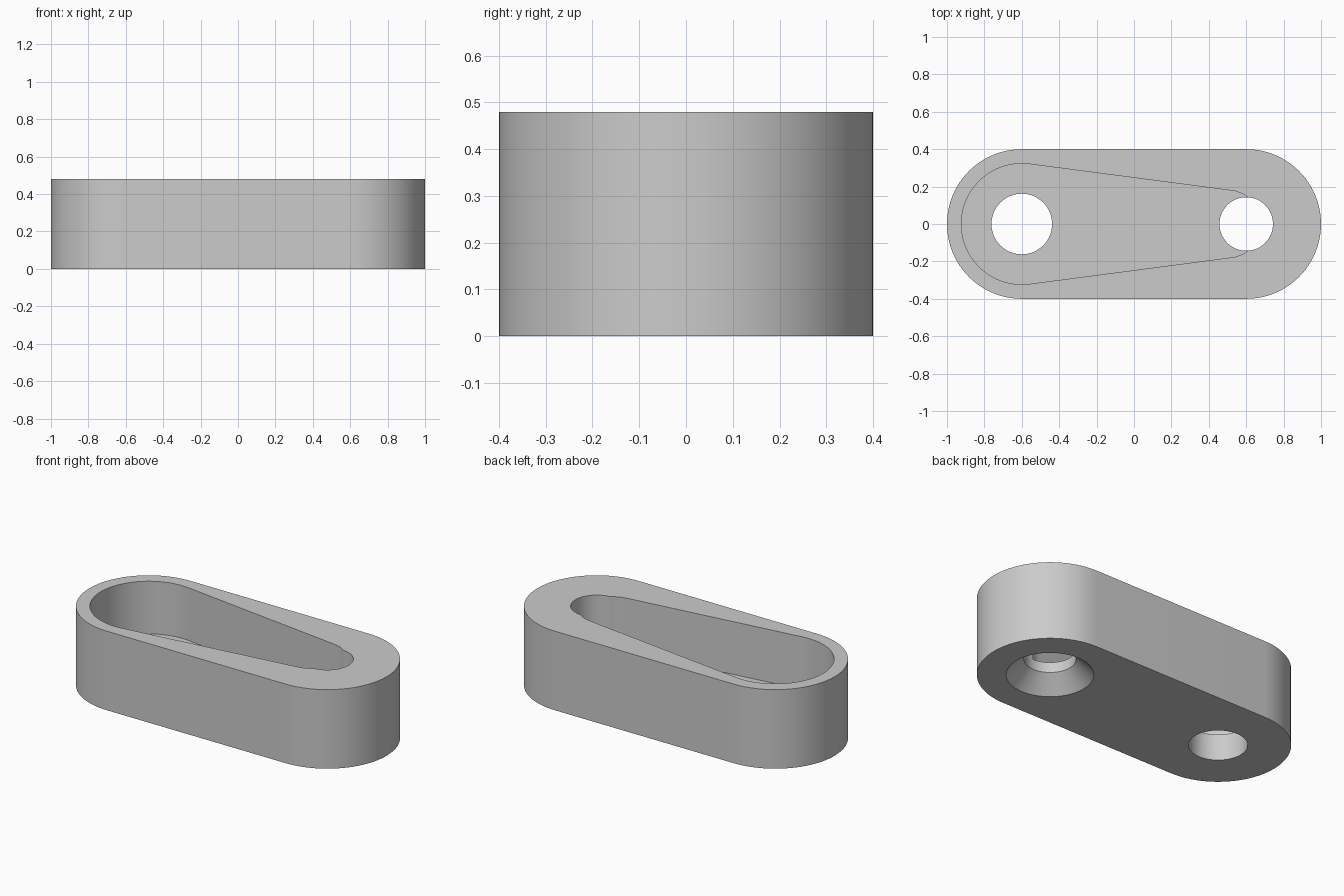
import bpy, bmesh, math

cube = bpy.data.objects.get("Cube")
if cube:
    bpy.data.objects.remove(cube, do_unlink=True)

HEIGHT, FLOOR = 0.48, 0.16
WIDE_X, NARROW_X = -0.6, 0.6
OVER = 0.1  # cutter overshoot

grey = bpy.data.materials.new("grey")
grey.use_nodes = True
grey.diffuse_color = (0.6, 0.6, 0.6, 1)
grey.node_tree.nodes["Principled BSDF"].inputs["Base Color"].default_value = grey.diffuse_color


def mesh_object(name, bm):
    bmesh.ops.recalc_face_normals(bm, faces=bm.faces)
    mesh = bpy.data.meshes.new(name)
    bm.to_mesh(mesh)
    bm.free()
    mesh.materials.append(grey)
    obj = bpy.data.objects.new(name, mesh)
    bpy.context.collection.objects.link(obj)
    return obj


def slot(name, x1, r1, x2, r2, z1, z2, steps=48):
    """Prism around two circles joined by their outer tangents."""
    tilt = math.acos((r1 - r2) / (x2 - x1))
    bm = bmesh.new()
    points = []
    for x, r, start, sweep in ((x2, r2, -tilt, 2 * tilt),
                               (x1, r1, tilt, 2 * (math.pi - tilt))):
        for i in range(steps + 1):
            a = start + sweep * i / steps
            points.append(bm.verts.new((x + r * math.cos(a), r * math.sin(a), z1)))
    base = bm.faces.new(points)
    ring = bmesh.ops.extrude_face_region(bm, geom=[base])["geom"]
    top = [v for v in ring if isinstance(v, bmesh.types.BMVert)]
    bmesh.ops.translate(bm, verts=top, vec=(0, 0, z2 - z1))
    return mesh_object(name, bm)


def cone(name, x, r1, r2, z1, z2):
    bm = bmesh.new()
    bmesh.ops.create_cone(bm, cap_ends=True, segments=64, radius1=r1, radius2=r2, depth=z2 - z1)
    bmesh.ops.translate(bm, verts=bm.verts, vec=(x, 0, (z1 + z2) / 2))
    return mesh_object(name, bm)


# Body with rounded ends
body = slot("link_body", WIDE_X, 0.4, NARROW_X, 0.4, 0, HEIGHT)

# Tapered pocket, two through bores and a countersink underneath
cutters = [
    slot("pocket_cutter", WIDE_X, 0.323, 0.5, 0.18, FLOOR, HEIGHT + OVER),
    cone("wide_bore_cutter", WIDE_X, 0.162, 0.162, -OVER, HEIGHT + OVER),
    cone("narrow_bore_cutter", NARROW_X, 0.143, 0.143, -OVER, HEIGHT + OVER),
    cone("countersink_cutter", NARROW_X, 0.34, 0.14, -OVER, 0.1),
]
bpy.context.view_layer.objects.active = body
for cutter in cutters:
    cutter.hide_render = True
    cut = body.modifiers.new(cutter.name, 'BOOLEAN')
    cut.operation = 'DIFFERENCE'
    cut.solver = 'EXACT'
    cut.object = cutter
    bpy.ops.object.modifier_apply(modifier=cut.name)
for cutter in cutters:
    bpy.data.objects.remove(cutter, do_unlink=True)

# Smooth walls, crisp rims
bpy.ops.object.select_all(action='DESELECT')
body.select_set(True)
bpy.ops.object.shade_smooth_by_angle(angle=math.radians(25))
